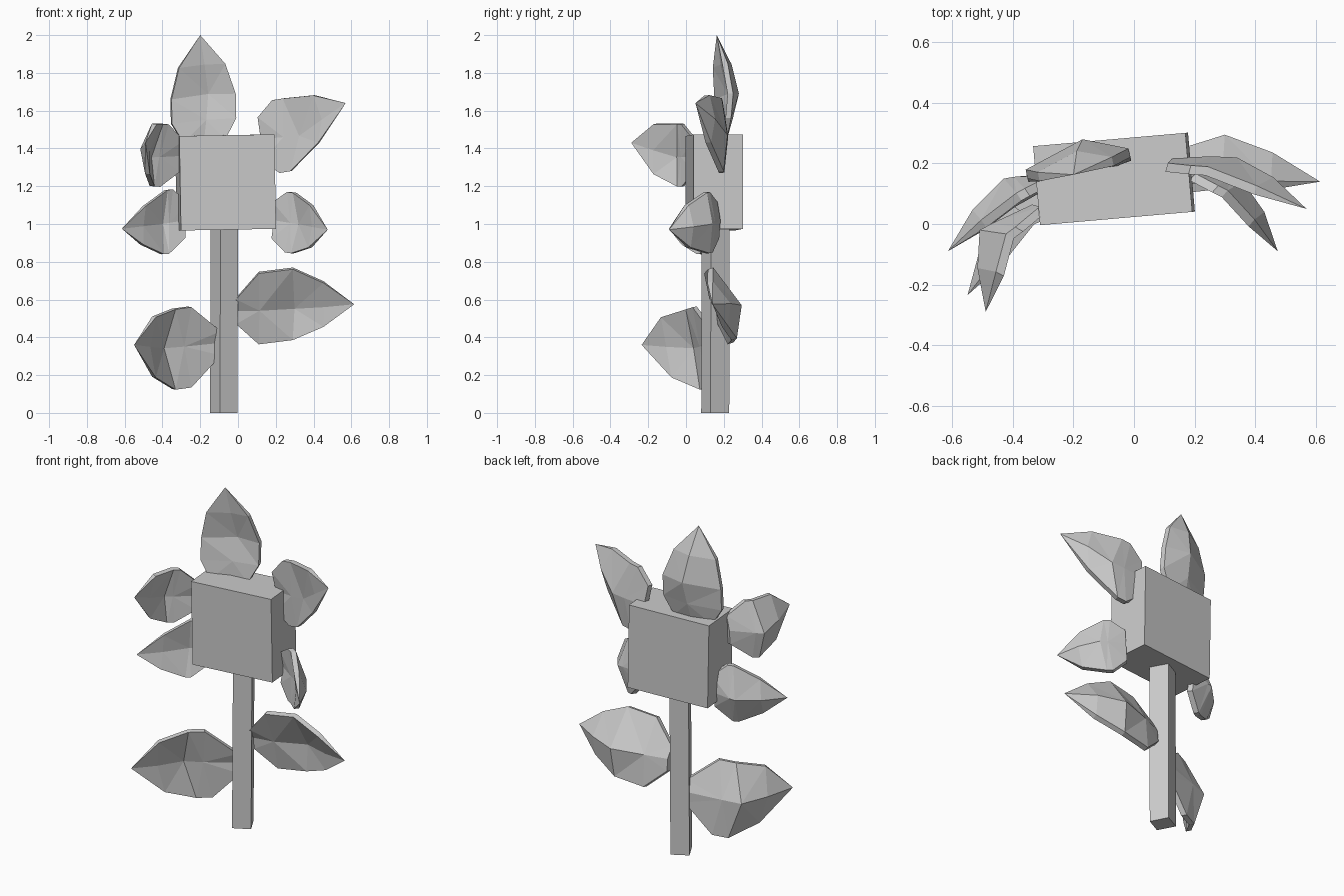
import bpy, bmesh
from math import radians
from mathutils import Vector as V

if "Cube" in bpy.data.objects:
    bpy.data.objects.remove(bpy.data.objects["Cube"])


def finish(name, bm):
    bmesh.ops.recalc_face_normals(bm, faces=bm.faces)
    me = bpy.data.meshes.new(name)
    bm.to_mesh(me)
    bm.free()
    ob = bpy.data.objects.new(name, me)
    bpy.context.collection.objects.link(ob)
    return ob


def block(name, size, loc, rot):
    bm = bmesh.new()
    bmesh.ops.create_cube(bm, size=1)
    bmesh.ops.scale(bm, vec=size, verts=bm.verts)
    ob = finish(name, bm)
    ob.location = loc
    ob.rotation_euler = [radians(a) for a in rot]
    return ob


def petal(name, base, tip, upper, lower, ridge, neck=0.45, flat=0.2, shoulder=0.2,
          rim=0.03, core=0.06):
    """Cupped leaf: base, tip, the two widest rim points and the back ridge.
    neck = base width, flat = how far the full width runs back to the base."""
    base, tip, a, b, k = map(V, (base, tip, upper, lower, ridge))
    mid = (a + b) / 2
    w = (a - b) / 2
    n = w.cross(tip - base).normalized()
    if n.dot(k - mid) < 0:
        n = -n
    left, right = base + w * neck, base - w * neck
    # rows from base to tip: rim, ridge, rim
    rows = [
        (left, base + n * 0.03, right),
        (a.lerp(base + w, flat), k.lerp(base + n * 0.04, flat), b.lerp(base - w, flat)),
        (a, k, b),
        (a.lerp(tip, 0.5) + w * shoulder, k.lerp(tip, 0.5) + n * 0.02,
         b.lerp(tip, 0.5) - w * shoulder),
    ]
    bm = bmesh.new()
    back, front = [], []
    for i, row in enumerate(rows):
        for j, p in enumerate(row):
            back.append(bm.verts.new(p if j == 1 else p + n * rim / 2))
            deep = core if i else rim
            front.append(bm.verts.new(p - n * (deep if j == 1 else rim / 2)))
    point = bm.verts.new(tip)
    for s in (back, front):
        for i in range(3):
            for j in range(2):
                q = i * 3 + j
                bm.faces.new((s[q], s[q + 1], s[q + 4], s[q + 3]))
        for q in (9, 10):
            bm.faces.new((s[q], s[q + 1], point))
    # wall around the rim
    loop = [11, 8, 5, 2, 1, 0, 3, 6, 9]
    for p, q in zip(loop, loop[1:]):
        bm.faces.new((back[p], back[q], front[q], front[p]))
    for q in (9, 11):
        bm.faces.new((back[q], front[q], point))
    bmesh.ops.triangulate(bm, faces=bm.faces, quad_method='SHORT_EDGE')
    return finish(name, bm)


# Stem and square flower head
block("stem", (0.105, 0.112, 1.0), (-0.074, 0.156, 0.5), (0, 0.3, 28))
block("flower_head", (0.505, 0.262, 0.5), (-0.066, 0.149, 1.22), (0, -1, 5))

# Petals around the head
petal("top_petal", (-0.18, 0.18, 1.44), (-0.2, 0.163, 2.0),
      (-0.015, 0.235, 1.69), (-0.355, 0.165, 1.66), (-0.17, 0.28, 1.69),
      neck=0.65, flat=0.55, shoulder=0.22)
petal("upper_right_petal", (0.12, 0.19, 1.45), (0.57, 0.05, 1.64),
      (0.24, 0.175, 1.665), (0.28, 0.185, 1.28), (0.34, 0.22, 1.47),
      neck=0.6, flat=0.4, shoulder=0.15)
petal("lower_right_petal", (0.19, 0.16, 1.02), (0.475, -0.09, 0.97),
      (0.3, 0.1, 1.165), (0.29, 0.115, 0.845), (0.36, 0.14, 1.0),
      neck=0.6, flat=0.3)
petal("lower_left_petal", (-0.28, 0.14, 1.02), (-0.615, -0.09, 0.975),
      (-0.38, 0.09, 1.18), (-0.4, 0.07, 0.84), (-0.43, 0.15, 1.0),
      neck=0.55, flat=0.25, shoulder=0.1)
petal("upper_left_petal", (-0.31, 0.05, 1.36), (-0.49, -0.29, 1.43),
      (-0.41, -0.04, 1.53), (-0.455, -0.04, 1.2), (-0.51, -0.02, 1.36),
      neck=0.5, flat=0.25, shoulder=0.3)

# Leaves on the stem
petal("right_leaf", (-0.01, 0.16, 0.54), (0.615, 0.14, 0.575),
      (0.29, 0.13, 0.765), (0.29, 0.255, 0.39), (0.3, 0.295, 0.57),
      neck=0.35, flat=0.6, shoulder=0.12)
petal("left_leaf", (-0.1, 0.15, 0.37), (-0.55, -0.235, 0.36),
      (-0.34, 0.01, 0.55), (-0.34, 0.085, 0.125), (-0.43, 0.085, 0.35),
      neck=0.3, flat=0.35, shoulder=0.25)
